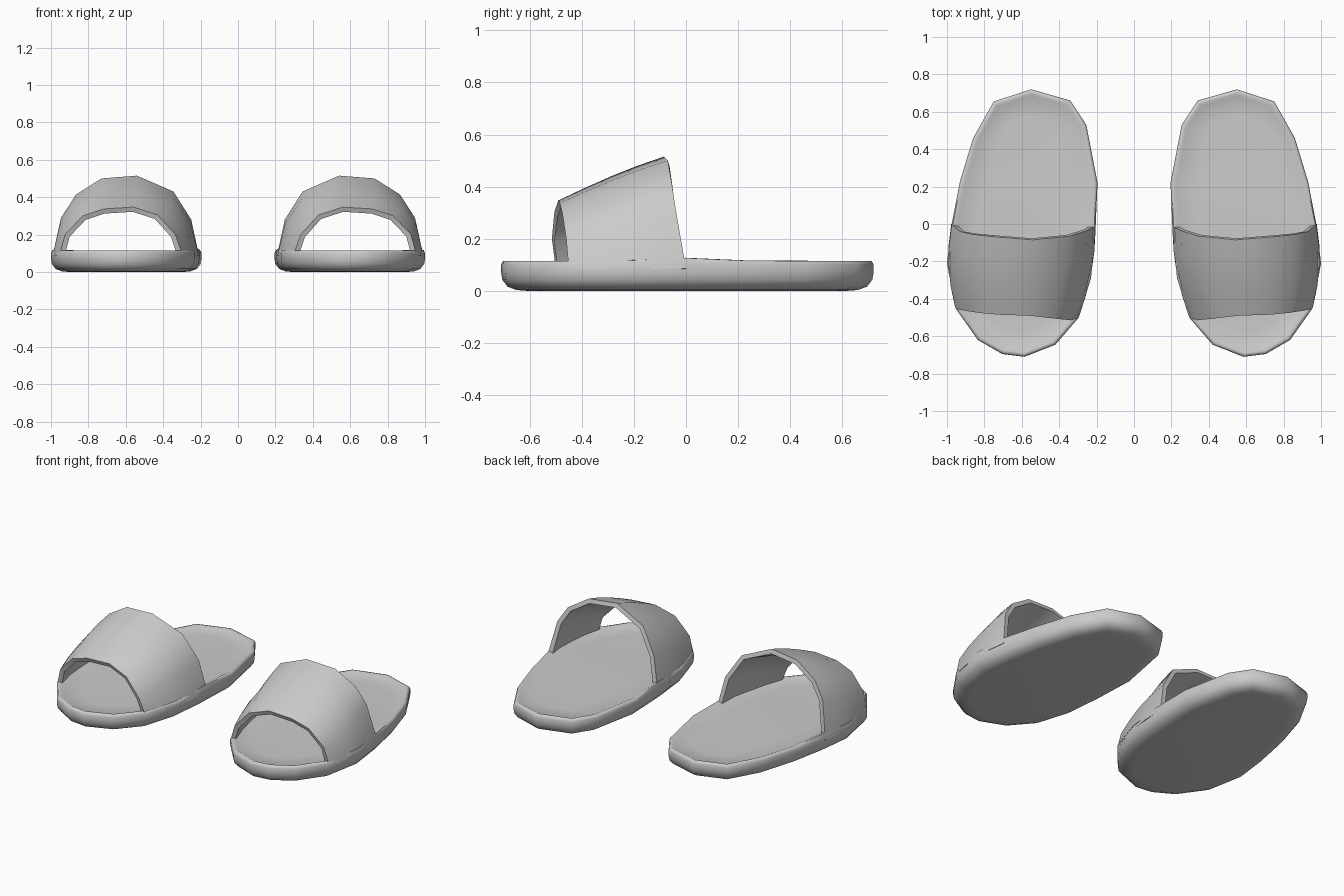
import bpy, bmesh, math
from mathutils import Vector

if "Cube" in bpy.data.objects:
    bpy.data.objects.remove(bpy.data.objects["Cube"])

grey = bpy.data.materials.new("soft_grey")
grey.diffuse_color = (0.6, 0.6, 0.6, 1)
grey.use_nodes = True
grey.node_tree.nodes["Principled BSDF"].inputs["Base Color"].default_value = grey.diffuse_color

# Outline of one sole, counter-clockwise from the heel
OUTLINE = [(.55, .72), (.34, .66), (.255, .53), (.195, .22), (.207, -.06), (.23, -.29),
           (.295, -.5), (.42, -.645), (.585, -.71), (.705, -.695), (.835, -.62),
           (.955, -.45), (1.0, -.21), (.975, 0), (.93, .23), (.86, .46), (.75, .655)]
# Strap edges, from outer foot of the arch to inner foot
FRONT = [(.955, -.45, .085), (.925, -.46, .2), (.83, -.475, .3), (.72, -.485, .337),
         (.56, -.49, .347), (.43, -.505, .305), (.335, -.515, .2), (.295, -.5, .085)]
BACK = [(.977, 0, .085), (.93, -.04, .315), (.865, -.055, .415), (.73, -.07, .5),
        (.54, -.085, .515), (.345, -.065, .43), (.25, -.035, .28), (.208, -.012, .085)]


def finish(name, bm, thickness=0):
    """Turn the mesh into a smooth object, mirrored to make the pair."""
    me = bpy.data.meshes.new(name)
    bm.to_mesh(me)
    bm.free()
    ob = bpy.data.objects.new(name, me)
    bpy.context.collection.objects.link(ob)
    me.materials.append(grey)
    bpy.ops.object.select_all(action='DESELECT')
    bpy.context.view_layer.objects.active = ob
    ob.select_set(True)
    if thickness:
        mod = ob.modifiers.new("thickness", 'SOLIDIFY')
        mod.thickness = thickness
        mod.offset = -1
        bpy.ops.object.modifier_apply(modifier=mod.name)
    bpy.ops.object.shade_smooth_by_angle(angle=math.radians(60))
    ob.modifiers.new("pair", 'MIRROR').use_mirror_merge = False


def inset(d):
    """Outline moved inwards by d along the corner bisectors."""
    pts = [Vector(p) for p in OUTLINE]
    out = []
    for i, p in enumerate(pts):
        t = (pts[(i + 1) % len(pts)] - pts[i - 1]).normalized()
        out.append(p + Vector((-t.y, t.x)) * d)
    return out


# Soles: stacked outline rings with rounded bottom and a raised rim
bm = bmesh.new()
rings = []
for d, z, flare in [(.1, 0, 0), (.06, .003, 0), (.025, .016, 0), (.005, .042, 0), (0, .07, 0),
                    (0, .1, .5), (.007, .114, 1), (.02, .115, 1), (.035, .108, .8), (.14, .106, .5)]:
    rings.append([bm.verts.new((p.x, p.y, z + flare * .012 * math.exp(-(p.y / .17) ** 2)))
                  for p in inset(d)])
n = len(OUTLINE)
for a, b in zip(rings, rings[1:]):
    for i in range(n):
        j = (i + 1) % n
        bm.faces.new((a[i], a[j], b[j], b[i]))
bm.faces.new(rings[0][::-1])
# Footbed: cross strips between opposite sides of the last ring
top = rings[-1]
bm.faces.new((top[0], top[1], top[-1]))
for i in range(1, n // 2):
    bm.faces.new((top[i], top[i + 1], top[n - i - 1], top[n - i]))
bmesh.ops.recalc_face_normals(bm, faces=bm.faces)
finish("soles", bm)

# Straps: arched sheet lofted from the front edge to the back edge
bm = bmesh.new()
rows = []
for t in (0, .25, .5, .75, 1):
    bulge = 4 * t * (1 - t)
    row = []
    for f, b in zip(FRONT, BACK):
        p = Vector(f).lerp(Vector(b), t)
        p.x = .6 + (p.x - .6) * (1 + .07 * bulge)
        p.z *= 1 + .02 * bulge
        row.append(bm.verts.new(p))
    rows.append(row)
for a, b in zip(rows, rows[1:]):
    for i in range(len(a) - 1):
        bm.faces.new((a[i], b[i], b[i + 1], a[i + 1]))
finish("straps", bm, .028)
